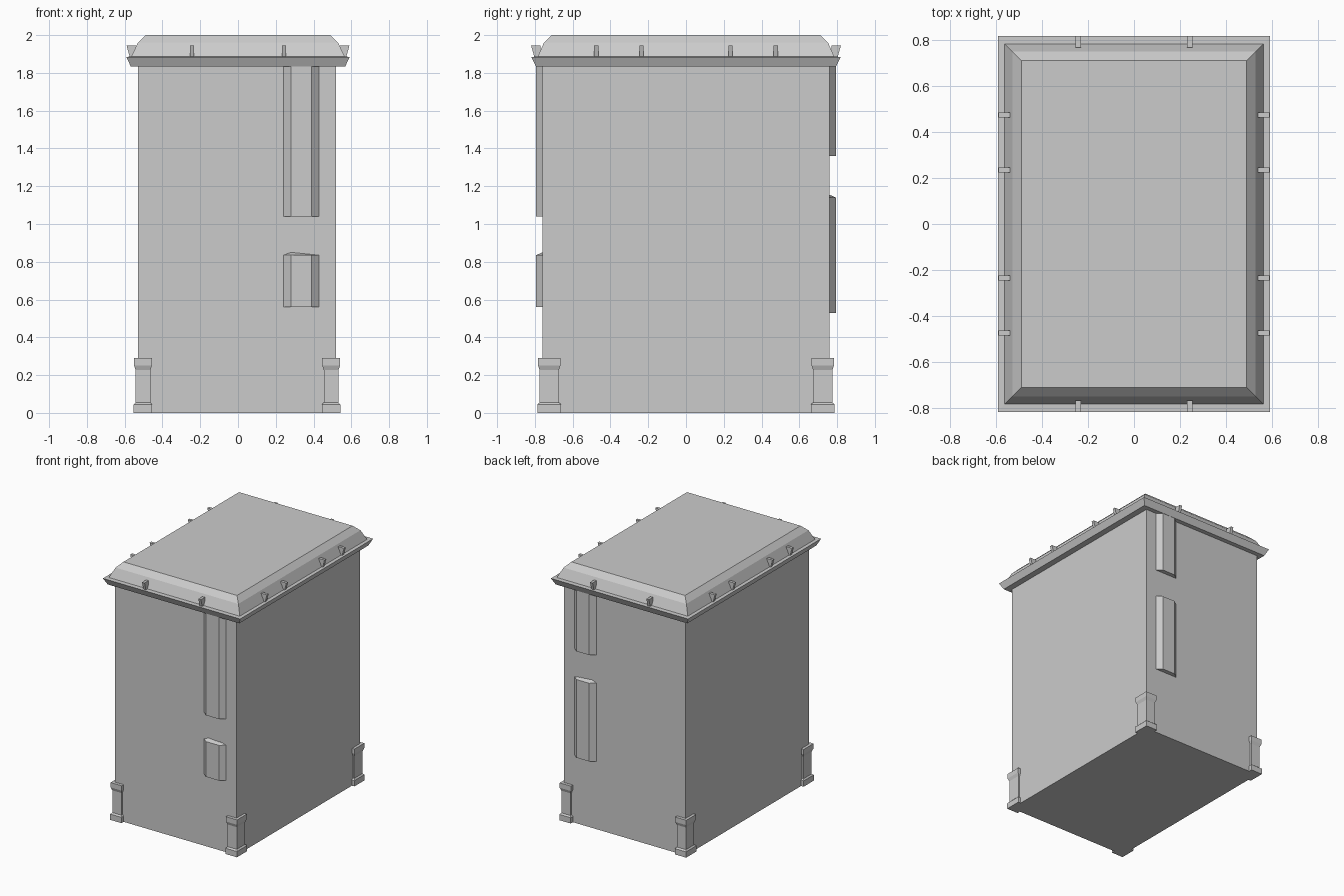
import bpy, bmesh
from math import pi
from mathutils import Matrix, Vector

cube = bpy.data.objects.get("Cube")
if cube:
    bpy.data.objects.remove(cube, do_unlink=True)

grey = bpy.data.materials.new("plain_grey")
grey.use_nodes = True
colour = (0.6, 0.6, 0.6, 1)
grey.diffuse_color = colour
grey.node_tree.nodes["Principled BSDF"].inputs["Base Color"].default_value = colour


def loft(name, rings, matrix=Matrix()):
    """Skin a stack of matching rings and close both ends."""
    bm = bmesh.new()
    loops = [[bm.verts.new(matrix @ Vector(p)) for p in ring] for ring in rings]
    n = len(loops[0])
    for low, high in zip(loops, loops[1:]):
        for i in range(n):
            j = (i + 1) % n
            bm.faces.new((low[i], low[j], high[j], high[i]))
    bm.faces.new(loops[0][::-1])
    bm.faces.new(loops[-1])
    bmesh.ops.recalc_face_normals(bm, faces=bm.faces)
    mesh = bpy.data.meshes.new(name)
    bm.to_mesh(mesh)
    bm.free()
    mesh.materials.append(grey)
    obj = bpy.data.objects.new(name, mesh)
    bpy.context.collection.objects.link(obj)
    return obj


def stack(name, profile, x=0, y=0):
    """Rectangular tower from (z, half width, half depth) steps."""
    loft(name, [[(x - a, y - b, z), (x + a, y - b, z), (x + a, y + b, z), (x - a, y + b, z)]
                for z, a, b in profile])


# Main block
CX = -0.005
stack("body", [(0, 0.525, 0.76), (1.85, 0.525, 0.76)], CX)

# Roof: flared cornice, ledge and bevelled cap
stack("roof", [(1.835, 0.568, 0.795), (1.885, 0.592, 0.82), (1.886, 0.565, 0.785),
               (1.96, 0.53, 0.752), (2.0, 0.49, 0.712)])

# Corner posts with base and capital
post = [(0, 0.049, 0.063), (0.045, 0.049, 0.063), (0.055, 0.039, 0.051),
        (0.228, 0.039, 0.051), (0.252, 0.048, 0.06), (0.29, 0.048, 0.06)]
for side, sx in (("left", 1), ("right", -1)):
    for end, sy in (("front", -1), ("back", 1)):
        stack(f"{end}_{side}_post", post, CX + sx * 0.498, sy * 0.724)


# Chamfered wall ducts, with a small hipped top on the lower ones
def duct(name, sy, bottom, top, hip=0):
    def ring(z, rise):
        wall, face = sy * 0.76, sy * 0.793
        return [(0.24, wall, z), (0.28, face, z), (0.39, face, z),
                (0.43, wall, z), (0.39, wall, z + rise), (0.28, wall, z + rise)]
    loft(name, [ring(bottom, 0), ring(top, hip)])


duct("front_upper_duct", -1, 1.04, 1.84)
duct("front_lower_duct", -1, 0.56, 0.835, 0.015)
duct("back_upper_duct", 1, 1.36, 1.84)
duct("back_lower_duct", 1, 0.53, 1.14, 0.015)


# Roof clips: thin wedges standing on the cornice ledge
def clip(name, along, reach, angle):
    profile = [(reach - 0.018, 1.88), (reach, 1.945), (reach - 0.05, 1.945), (reach - 0.05, 1.88)]
    rings = [[(out, along + s * 0.011, z) for out, z in profile] for s in (-1, 1)]
    loft(name, rings, Matrix.Rotation(angle, 4, "Z"))


for i, y in enumerate((-0.475, -0.235, 0.235, 0.475)):
    clip(f"left_clip_{i + 1}", y, 0.59, 0)
    clip(f"right_clip_{i + 1}", y, 0.59, pi)
for i, x in enumerate((-0.243, 0.243)):
    clip(f"back_clip_{i + 1}", x, 0.82, pi / 2)
    clip(f"front_clip_{i + 1}", x, 0.82, -pi / 2)
